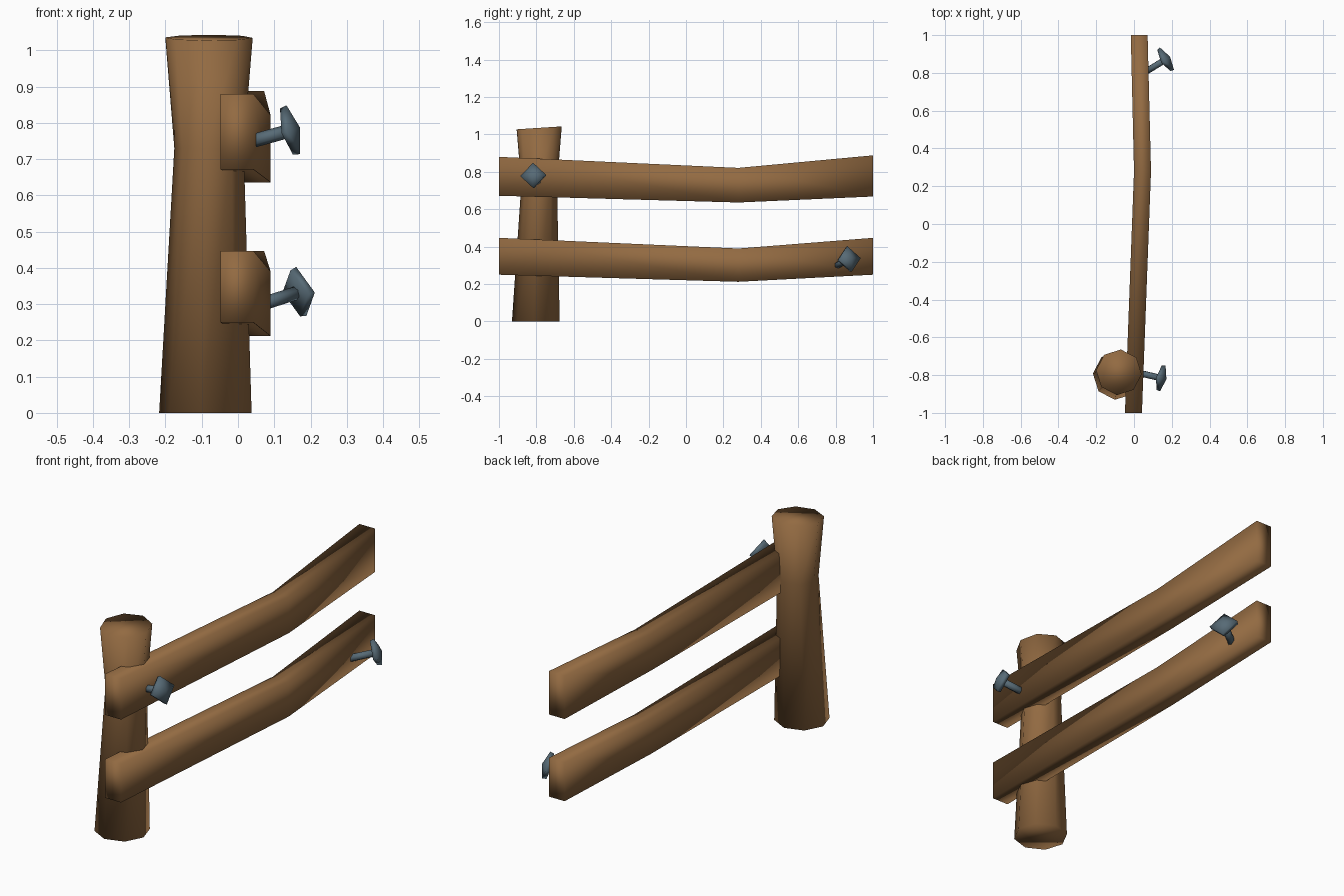
import bpy, math
from mathutils import Vector

if "Cube" in bpy.data.objects:
    bpy.data.objects.remove(bpy.data.objects["Cube"])


def material(name, rgb):
    m = bpy.data.materials.new(name)
    m.diffuse_color = (*rgb, 1)
    m.use_nodes = True
    m.node_tree.nodes["Principled BSDF"].inputs["Base Color"].default_value = m.diffuse_color
    return m


WOOD = material("brown_wood", (0.29, 0.145, 0.054))
METAL = material("blue_grey_metal", (0.095, 0.145, 0.18))


def loft(name, rings, mat, tip=None):
    """Skin a list of equal-sized rings, capped, with an optional pointed end."""
    n = len(rings[0])
    verts = [tuple(v) for ring in rings for v in ring]
    faces = [tuple(reversed(range(n)))]
    for r in range(len(rings) - 1):
        for i in range(n):
            j = (i + 1) % n
            a = r * n
            faces.append((a + i, a + j, a + n + j, a + n + i))
    last = (len(rings) - 1) * n
    if tip is None:
        faces.append(tuple(range(last, last + n)))
    else:
        verts.append(tuple(tip))
        faces += [(last + i, last + (i + 1) % n, len(verts) - 1) for i in range(n)]
    mesh = bpy.data.meshes.new(name)
    mesh.from_pydata(verts, [], faces)
    mesh.materials.append(mat)
    mesh.shade_smooth()
    obj = bpy.data.objects.new(name, mesh)
    bpy.context.collection.objects.link(obj)
    return obj


# Post: eight-sided, waisted, with a slightly slanted top
rings = []
for cx, cy, z, r, slant in [(-0.09, -0.803, 0, 0.128, 0),
                            (-0.08, -0.785, 0.73, 0.096, 0),
                            (-0.08, -0.785, 1.035, 0.121, 0.065)]:
    ring = []
    for i in range(8):
        a = math.radians(45 * i - 5)
        dx, dy = r * math.cos(a), r * math.sin(a)
        ring.append((cx + dx, cy + dy, z + slant * dy))
    rings.append(ring)
loft("post", rings, WOOD)

# Rails: sagging planks, each with stations (y, x min, x max, z min, z max)
rails = {
    "upper_rail": [(-1, -0.048, 0.042, 0.672, 0.88), (0.28, 0.0, 0.09, 0.636, 0.821),
                   (1, -0.017, 0.072, 0.668, 0.888)],
    "lower_rail": [(-1, -0.048, 0.042, 0.25, 0.447), (0.28, 0.0, 0.09, 0.212, 0.39),
                   (1, -0.017, 0.072, 0.25, 0.447)],
}
for name, stations in rails.items():
    loft(name, [[(x0, y, z0), (x0, y, z1), (x1, y, z1), (x1, y, z0)]
                for y, x0, x1, z0, z1 in stations], WOOD)


# Nails: leaning shaft with a diamond-shaped, pointed head
def nail(name, start, head, up):
    start, head = Vector(start), Vector(head)
    axis = (head - start).normalized()
    u = Vector(up)
    u = (u - axis * u.dot(axis)).normalized()
    w = axis.cross(u)

    def ring(center, r, n):
        return [center + r * (u * math.cos(math.tau * i / n) + w * math.sin(math.tau * i / n))
                for i in range(n)]

    loft(name + "_shaft", [ring(start - axis * 0.03, 0.019, 6),
                           ring(head, 0.019, 6)], METAL)
    loft(name + "_head", [ring(head - axis * 0.012, 0.066, 4),
                          ring(head + axis * 0.008, 0.07, 4)],
         METAL, head + axis * 0.028)


nail("upper_nail", (0.045, -0.793, 0.751), (0.145, -0.816, 0.779), (-0.02, 0, 0.07))
nail("lower_nail", (0.075, 0.814, 0.303), (0.168, 0.871, 0.333), (-0.016, -0.014, 0.073))
